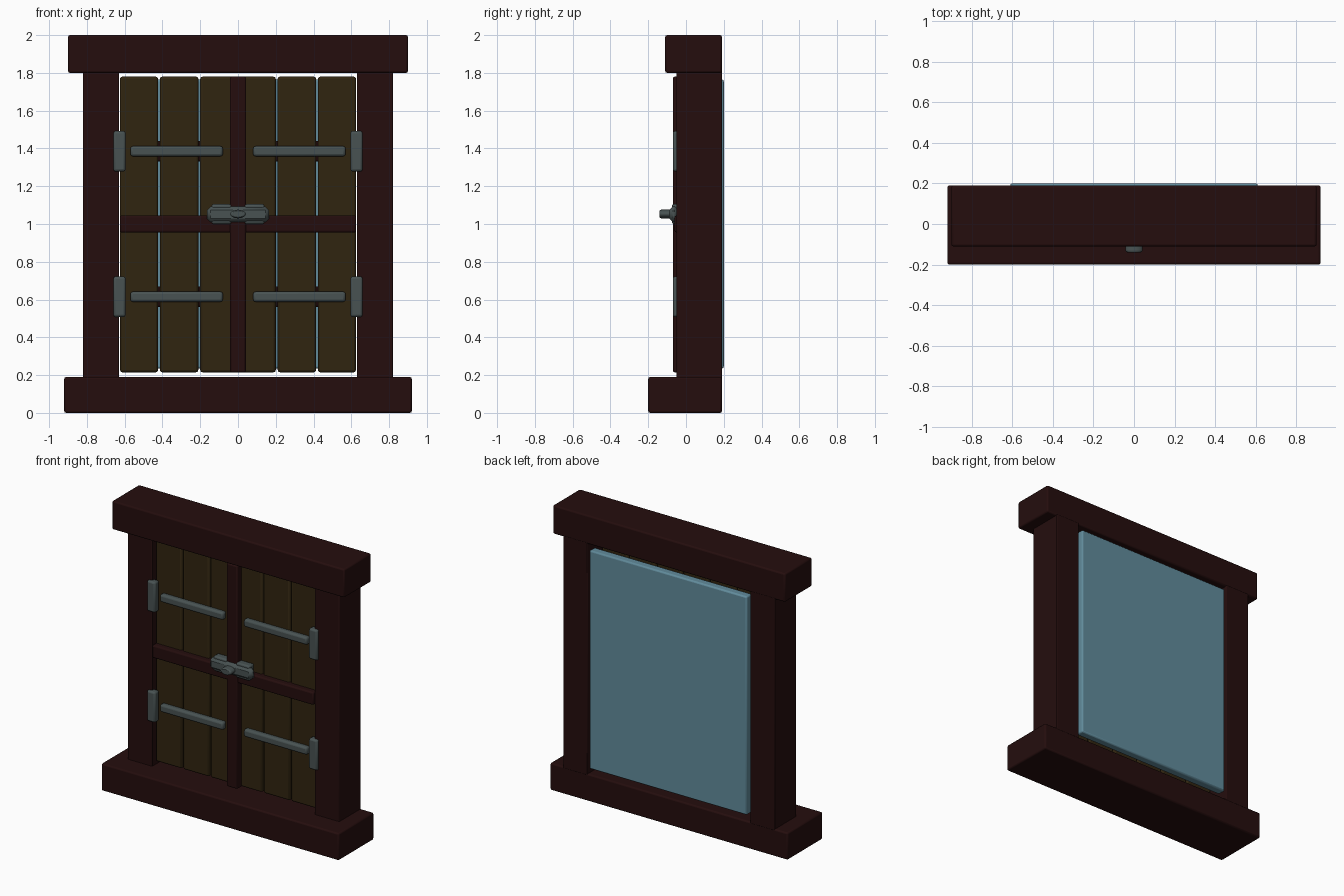
import bpy
import bmesh
import math

cube = bpy.data.objects.get("Cube")
if cube:
    bpy.data.objects.remove(cube, do_unlink=True)


def material(name, rgb):
    m = bpy.data.materials.new(name)
    m.use_nodes = True
    color = (*rgb, 1)
    m.diffuse_color = color
    m.node_tree.nodes["Principled BSDF"].inputs["Base Color"].default_value = color
    return m


DARK_WOOD = material("dark red wood", (0.018, 0.004, 0.004))
PLANK_WOOD = material("brown plank wood", (0.030, 0.018, 0.005))
IRON = material("grey iron", (0.065, 0.085, 0.085))
GLASS = material("blue glass", (0.12, 0.26, 0.33))


def finish(obj, mat, bevel, segments=2):
    obj.data.materials.append(mat)
    if bevel:
        mod = obj.modifiers.new("Bevel", "BEVEL")
        mod.width = bevel
        mod.segments = segments
    bpy.ops.object.select_all(action="DESELECT")
    obj.select_set(True)
    bpy.context.view_layer.objects.active = obj
    bpy.ops.object.shade_smooth_by_angle(angle=math.radians(35))
    return obj


def box(name, mat, x, y, z, bevel=0.01, segments=2):
    """Bevelled box from its (min, max) range on each axis."""
    mesh = bpy.data.meshes.new(name)
    bm = bmesh.new()
    bmesh.ops.create_cube(bm, size=1)
    for v in bm.verts:
        v.co = [r[0] if c < 0 else r[1] for c, r in zip(v.co, (x, y, z))]
    bm.to_mesh(mesh)
    bm.free()
    obj = bpy.data.objects.new(name, mesh)
    bpy.context.collection.objects.link(obj)
    return finish(obj, mat, bevel, segments)


def pair(name, mat, x, y, z, bevel=0.01, segments=2):
    """The same box on the left (+x) and mirrored on the right."""
    box("left_" + name, mat, x, y, z, bevel, segments)
    box("right_" + name, mat, (-x[1], -x[0]), y, z, bevel, segments)


# Outer frame
box("sill", DARK_WOOD, (-0.92, 0.92), (-0.2, 0.19), (0, 0.19))
box("lintel", DARK_WOOD, (-0.9, 0.9), (-0.11, 0.19), (1.8, 2))
pair("post", DARK_WOOD, (0.63, 0.82), (-0.05, 0.19), (0.18, 1.81), 0.005)

# Glass pane at the back
box("glass_pane", GLASS, (-0.61, 0.61), (0.14, 0.2), (0.235, 1.765))

# Shutter planks
for i, x in enumerate([(0.005, 0.2), (0.21, 0.414), (0.423, 0.625)]):
    pair(f"plank_{i + 1}", PLANK_WOOD, x, (-0.02, 0.04), (0.215, 1.78), 0.012)

# Cross bars over the planks
box("upright_bar", DARK_WOOD, (-0.043, 0.043), (-0.07, 0.02), (0.215, 1.78))
box("cross_bar", DARK_WOOD, (-0.625, 0.625), (-0.06, 0.02), (0.955, 1.045))

# Straps, their backing battens and the hinge plates
for level, z in (("lower", 0.615), ("upper", 1.385)):
    pair(level + "_strap", IRON, (0.08, 0.57), (-0.055, -0.01), (z - 0.027, z + 0.027), 0.013)
    pair(level + "_batten", DARK_WOOD, (0.08, 0.57), (0, 0.05), (z - 0.055, z + 0.055))
for level, z in (("lower", 0.615), ("upper", 1.385)):
    pair(level + "_hinge", IRON, (0.595, 0.66), (-0.07, -0.02), (z - 0.107, z + 0.107), 0.012)

# Latch with a chamfered plate, two keepers and an oval knob
box("latch_plate", IRON, (-0.165, 0.165), (-0.09, -0.04), (1.01, 1.093), 0.02, 1)
pair("latch_keeper", IRON, (0.035, 0.14), (-0.075, -0.02), (1.0, 1.105), 0.01)
bpy.ops.mesh.primitive_cylinder_add(
    vertices=16, radius=0.042, depth=0.06, location=(0, -0.11, 1.053),
    rotation=(math.pi / 2, 0, 0))
knob = bpy.context.object
knob.name = "latch_knob"
knob.scale = (1, 0.55, 1)
finish(knob, IRON, 0.01)
